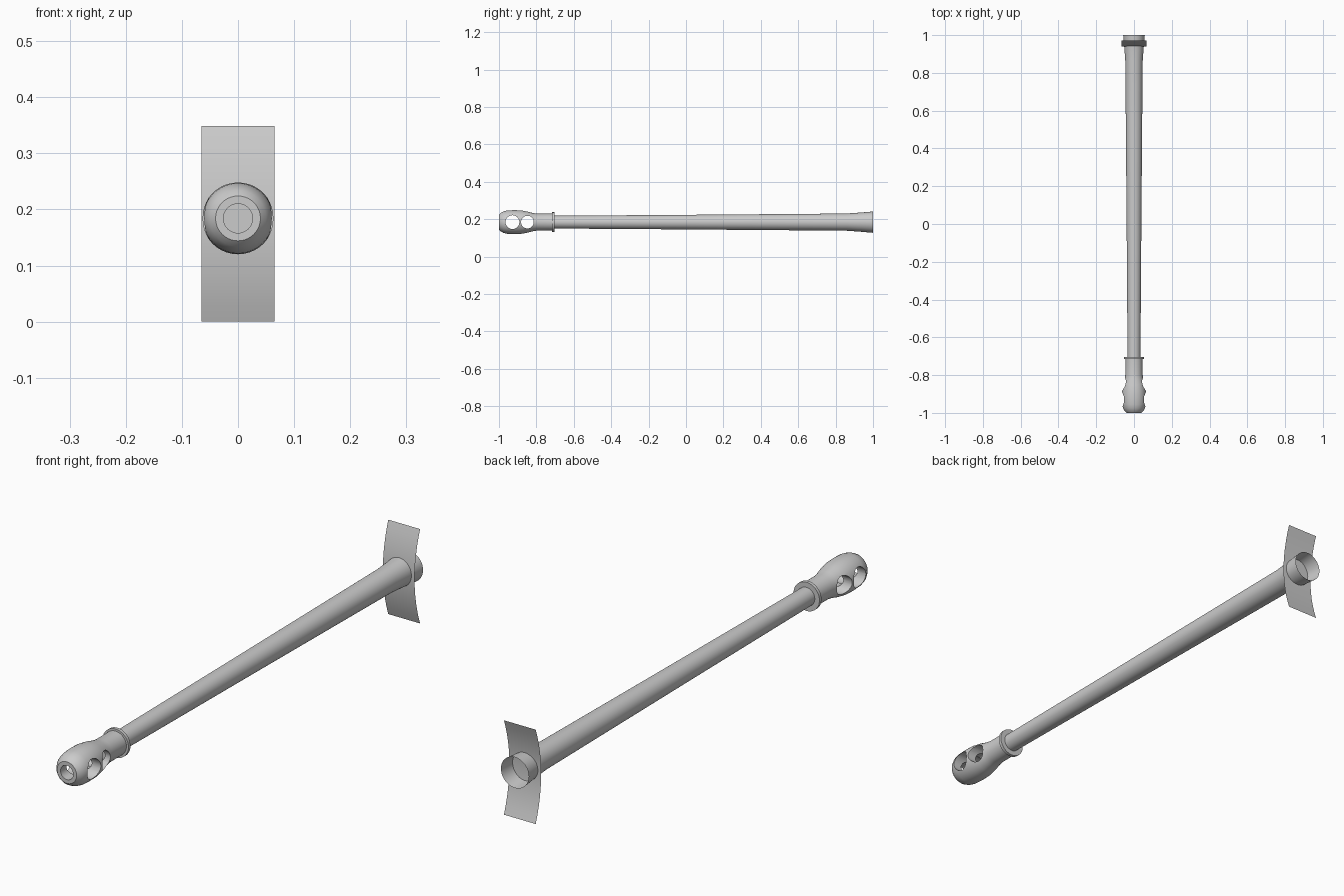
import bpy, bmesh, math
from mathutils import Matrix, Vector

if "Cube" in bpy.data.objects:
    bpy.data.objects.remove(bpy.data.objects["Cube"])

AXIS_Z = 0.184   # height of the barrel's centre line
SIDES = 40

grey = bpy.data.materials.new("plain_grey")
grey.diffuse_color = (0.6, 0.6, 0.6, 1)
grey.use_nodes = True
grey.node_tree.nodes["Principled BSDF"].inputs["Base Color"].default_value = grey.diffuse_color


def add_object(name, bm, angle=30):
    mesh = bpy.data.meshes.new(name)
    bm.to_mesh(mesh)
    bm.free()
    mesh.materials.append(grey)
    obj = bpy.data.objects.new(name, mesh)
    bpy.context.collection.objects.link(obj)
    bpy.ops.object.select_all(action='DESELECT')
    obj.select_set(True)
    bpy.context.view_layer.objects.active = obj
    bpy.ops.object.shade_smooth_by_angle(angle=math.radians(angle))
    return obj


def lathe(name, profile):
    """Spin (y, radius) points around the barrel's centre line."""
    bm = bmesh.new()
    verts = [bm.verts.new((r, y, AXIS_Z)) for y, r in profile]
    edges = [bm.edges.new(pair) for pair in zip(verts, verts[1:])]
    bmesh.ops.spin(bm, geom=verts + edges, cent=(0, 0, AXIS_Z), axis=(0, 1, 0),
                   angle=math.tau, steps=SIDES, use_merge=True)
    bmesh.ops.remove_doubles(bm, verts=bm.verts, dist=0.0001)
    bmesh.ops.recalc_face_normals(bm, faces=bm.faces)
    return add_object(name, bm)


# Long tapering tube, closed at the front and open at its flared rear
barrel = lathe("barrel", [
    (-0.72, 0), (-0.72, 0.034), (0, 0.039), (0.5, 0.043), (0.86, 0.046),
    (0.93, 0.051), (1, 0.057)])
if sum(f.normal.dot(Vector((f.center.x, 0, f.center.z - AXIS_Z)))
       for f in barrel.data.polygons) < 0:
    barrel.data.flip_normals()

# Bulbous muzzle brake with a bore at the front and a collar at the back
brake = lathe("muzzle_brake", [
    (-0.80, 0), (-0.80, 0.026), (-1, 0.026), (-1, 0.040), (-0.99, 0.050),
    (-0.975, 0.058), (-0.955, 0.0625), (-0.92, 0.064), (-0.885, 0.063),
    (-0.85, 0.057), (-0.82, 0.049), (-0.795, 0.045), (-0.716, 0.045),
    (-0.716, 0.053), (-0.704, 0.053), (-0.704, 0)])

# Two round ports cut sideways through the brake
for y, radius in ((-0.928, 0.037), (-0.848, 0.034)):
    bm = bmesh.new()
    bmesh.ops.create_cone(bm, cap_ends=True, segments=32, radius1=radius,
                          radius2=radius, depth=0.3,
                          matrix=Matrix.Translation((0, y, AXIS_Z))
                          @ Matrix.Rotation(math.pi / 2, 4, 'Y'))
    cutter = add_object("port_cutter", bm)
    cutter.hide_render = True
    cut = brake.modifiers.new("port", 'BOOLEAN')
    cut.operation, cut.solver, cut.object = 'DIFFERENCE', 'EXACT', cutter
    bpy.context.view_layer.objects.active = brake
    bpy.ops.object.modifier_apply(modifier=cut.name)
    bpy.data.objects.remove(cutter)
bpy.ops.object.select_all(action='DESELECT')
brake.select_set(True)
bpy.ops.object.shade_smooth_by_angle(angle=math.radians(30))

# Thin curved shield plate, bulging forward around the rear of the barrel
HALF_WIDTH, HALF_HEIGHT, DEPTH, STEPS = 0.065, 0.1745, 0.032, 12
bm = bmesh.new()
rows = []
for i in range(STEPS + 1):
    t = 2 * i / STEPS - 1
    rows.append([bm.verts.new((x, 0.939 + DEPTH * t * t, HALF_HEIGHT * (1 + t)))
                 for x in (-HALF_WIDTH, HALF_WIDTH)])
for (a, b), (c, d) in zip(rows, rows[1:]):
    bm.faces.new((a, b, d, c))
add_object("shield_plate", bm)
